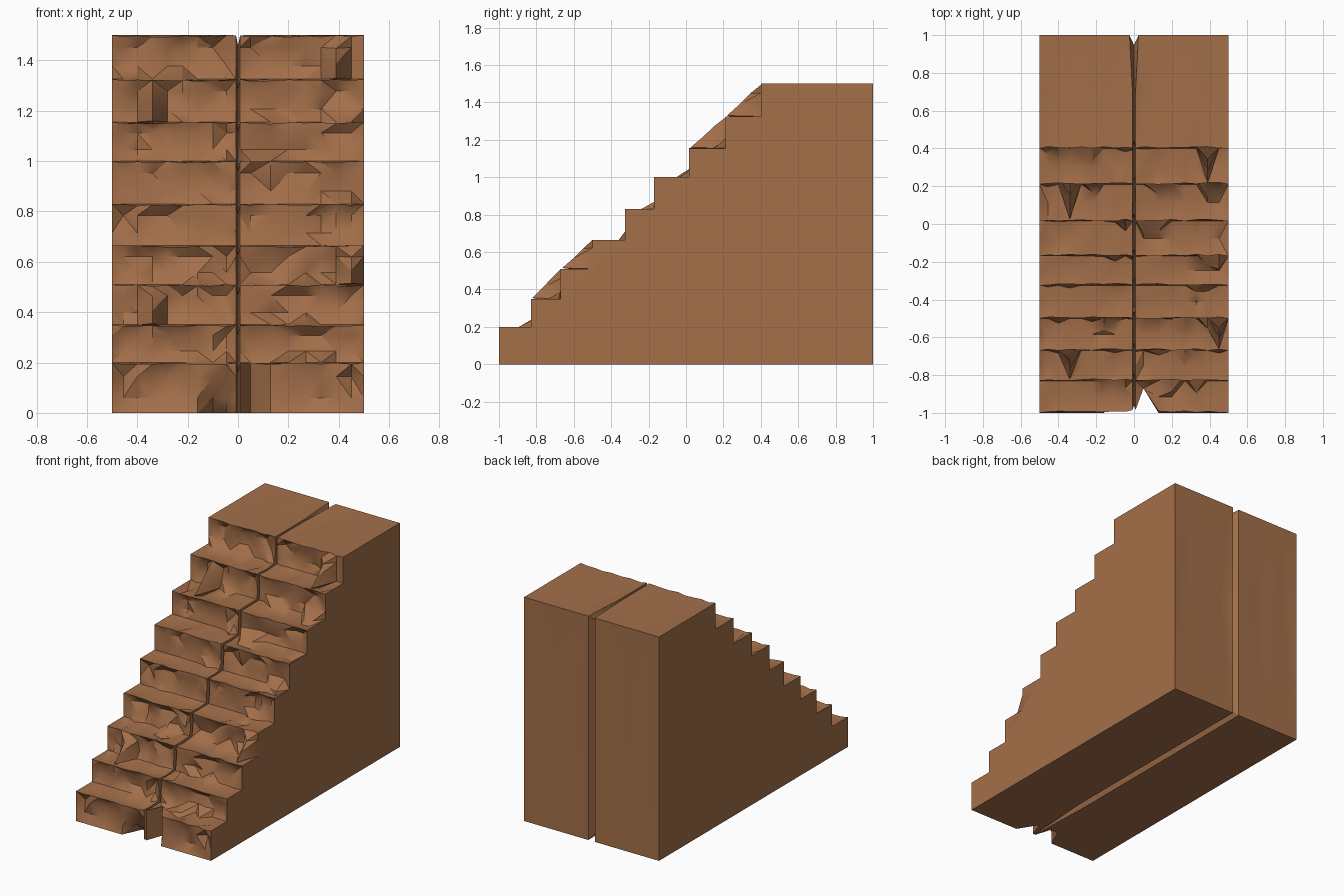
import bpy, bmesh, random

if "Cube" in bpy.data.objects:
    bpy.data.objects.remove(bpy.data.objects["Cube"])
random.seed(7)

stone = bpy.data.materials.new("brown stone")
stone.diffuse_color = (0.37, 0.16, 0.068, 1)
stone.use_nodes = True
stone.node_tree.nodes["Principled BSDF"].inputs["Base Color"].default_value = stone.diffuse_color

# riser position (y) and height of each tread (z)
STEPS = [(-1.0, 0.20), (-0.83, 0.35), (-0.67, 0.51), (-0.50, 0.665), (-0.325, 0.83),
         (-0.17, 1.0), (0.015, 1.155), (0.21, 1.325), (0.40, 1.5)]
# steps carrying a lump that ramps up from the tread edge below: step -> station
LUMPS = {2: 3, 3: 18, 7: 3, 8: 17}


def ring(x, rough, groove, station):
    """Closed stair profile at one x station, chipped by `rough`."""
    def r(a):
        return random.uniform(0, a) * rough
    pts, below = [], 0.0
    for i, (y, z) in enumerate(STEPS):
        h = z - below
        g = groove
        lump = LUMPS.get(i) == station
        run = y - STEPS[i - 1][0] if i else 0
        foot = y
        if lump:
            pts += [(y - run * .95, below + .005), (y - run * .62, below + h * .35),
                    (y - run * .3, below + h * .7)]
        else:
            bump = r(0.07) if i and random.random() < .3 else 0
            pts += [(foot - bump + g, below - g * (i > 0)),
                    (y + r(.035) + g, below + h * .3),
                    (y + r(.045) + g, below + h * .72)]
        nxt = STEPS[i + 1][0] if i < 8 else 1.0
        pts.append((y + r(.010) + g, z - r(.008) - g))
        dip = .015 if i == 8 else .03
        pts.append((y + (nxt - y) * .5, z - r(dip) - g))
        below = z
    # back and underside, with a deeper seam
    d = groove * 1.3
    pts += [(1 - d, 1.5 - groove), (1 - d - r(.006), 0.8), (1 - d, d),
            (0.3, d), (-0.5, d)]
    # broken notch in the middle of the bottom step
    out = []
    for k, (y, z) in enumerate(pts):
        if k < 5:
            if abs(x - .05) < .02:
                y = max(y, -.87)
            elif abs(x) < .02:
                y = max(y, -.985)
            elif -.16 < x < -.04:
                if k == 0:
                    y = -.87
                elif k == 1:
                    y = -.93
        out.append((x, y, z))
    return out


# stations across the width: V-shaped seam at the centre
xs = [-.5, -.455, -.40, -.34, -.28, -.22, -.16, -.10, -.045, -.008, 0,
      .008, .05, .13, .20, .27, .33, .39, .45, .5]
bm = bmesh.new()
rings = []
for n, x in enumerate(xs):
    end = abs(x) == .5
    rough = 0 if end else (.3 if abs(x) < .02 else 1)
    pts = ring(x, rough, .04 if x == 0 else 0, n)
    rings.append([bm.verts.new(p) for p in pts])

for a, b in zip(rings, rings[1:]):
    m = len(a)
    for i in range(m):
        j = (i + 1) % m
        # alternating triangles give the chiselled facets
        if random.random() < .5:
            bm.faces.new((a[i], a[j], b[j]))
            bm.faces.new((a[i], b[j], b[i]))
        else:
            bm.faces.new((a[i], a[j], b[i]))
            bm.faces.new((a[j], b[j], b[i]))
bm.faces.new(rings[0])
bm.faces.new(rings[-1])
# widen the seam on the upper back and landing
for n, x in enumerate(xs):
    if abs(x) == .008:
        for v in rings[n]:
            if v.co.y > .95 or (v.co.z < .05 and v.co.y > -.6):
                v.co.x *= 3
bmesh.ops.recalc_face_normals(bm, faces=bm.faces)

me = bpy.data.meshes.new("stone_stairs")
bm.to_mesh(me)
bm.free()
me.materials.append(stone)
stairs = bpy.data.objects.new("stone_stairs", me)
bpy.context.collection.objects.link(stairs)
bpy.context.view_layer.objects.active = stairs
stairs.select_set(True)
bpy.ops.object.shade_smooth_by_angle(angle=0.6)
